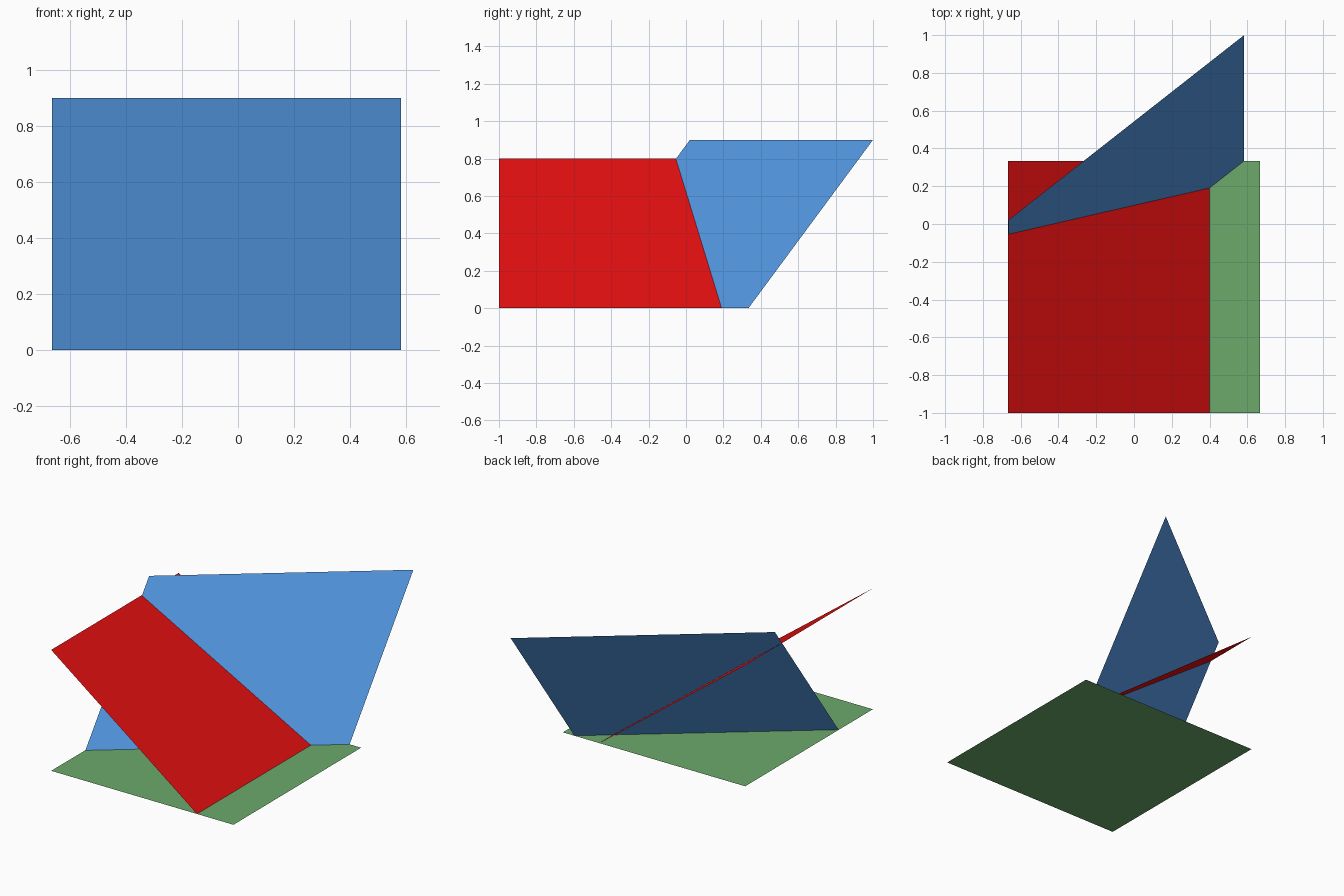
import bpy
from mathutils import Vector

if "Cube" in bpy.data.objects:
    bpy.data.objects.remove(bpy.data.objects["Cube"])


def make_plane(name, corner, side_a, side_b, color):
    """Zero-thickness parallelogram spanned by two edge vectors."""
    c, a, b = Vector(corner), Vector(side_a), Vector(side_b)
    mesh = bpy.data.meshes.new(name)
    mesh.from_pydata([c, c + a, c + a + b, c + b], [], [(0, 1, 2, 3)])
    mat = bpy.data.materials.new(name + "_color")
    mat.diffuse_color = (*color, 1)
    mat.use_nodes = True
    mat.node_tree.nodes["Principled BSDF"].inputs["Base Color"].default_value = mat.diffuse_color
    mesh.materials.append(mat)
    obj = bpy.data.objects.new(name, mesh)
    bpy.context.collection.objects.link(obj)
    return obj


# Horizontal square
make_plane("ground_plane", (-0.667, -1, 0), (1.334, 0, 0), (0, 1.334, 0),
           (0.15, 0.40, 0.15))

# Rectangle rising to the left from the line x = 0.4
make_plane("red_inclined_plane", (0.4, -1, 0), (0, 1.334, 0), (-1.067, 0, 0.8),
           (0.80, 0.005, 0.005))

# Oblique parallelogram leaning to the back, cutting through the red plane
make_plane("blue_oblique_plane", (-0.665, -0.645, 0), (1.248, 0.979, 0), (0, 0.666, 0.9),
           (0.09, 0.32, 0.78))
